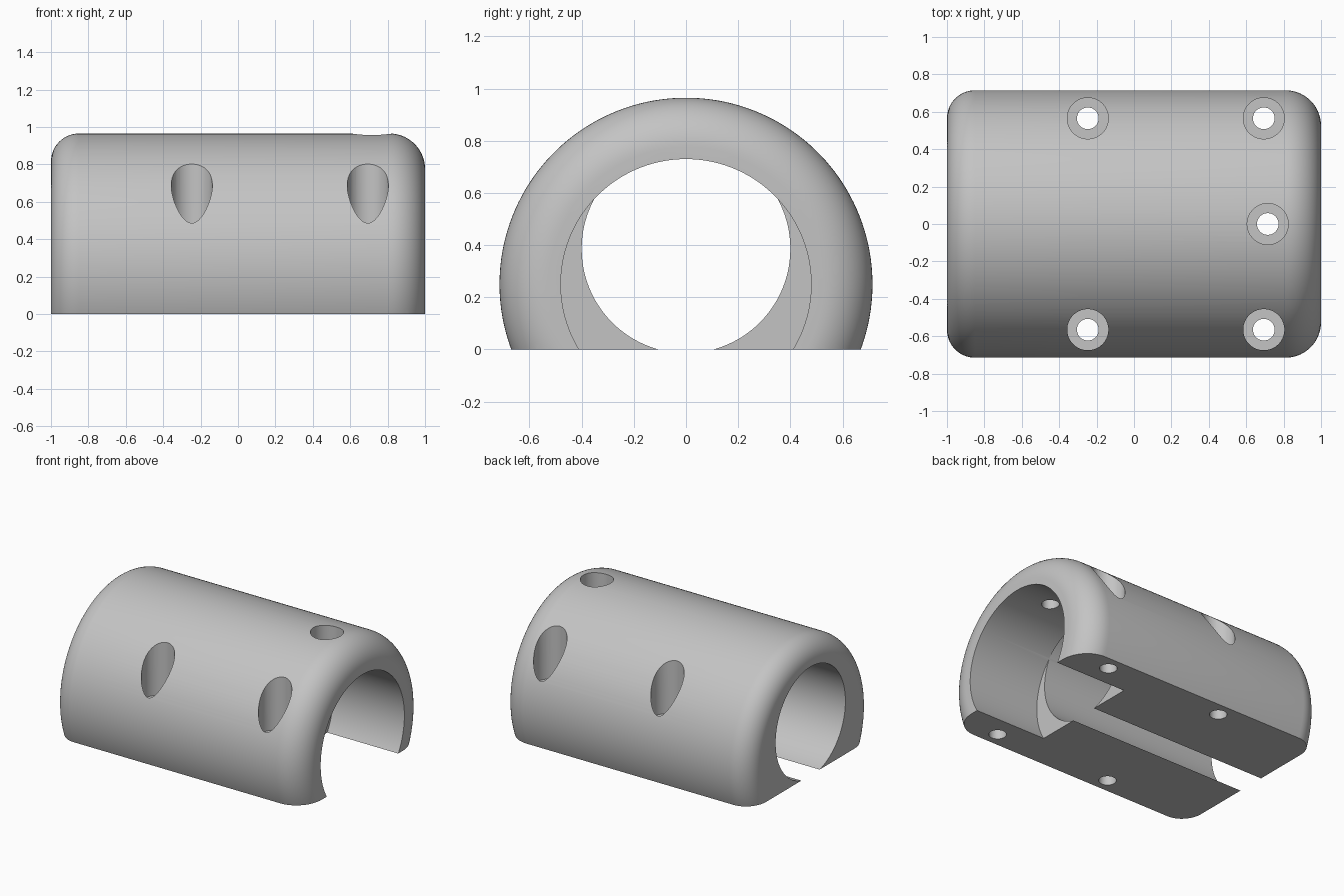
import bpy
import bmesh
from math import sin, cos, pi, radians
from mathutils import Matrix, Vector

default = bpy.data.objects.get("Cube")
if default:
    bpy.data.objects.remove(default, do_unlink=True)

# Main dimensions
AXIS_Z, OUTER_R = 0.25, 0.715
STEP_X = 0.43
SIDE_HOLES = [(x, y) for x in (-0.247, 0.694) for y in (-0.565, 0.565)]

grey = bpy.data.materials.new("plain grey")
grey.use_nodes = True
colour = (0.55, 0.55, 0.55, 1)
grey.diffuse_color = colour
grey.node_tree.nodes["Principled BSDF"].inputs["Base Color"].default_value = colour


def make_object(name, bm):
    bmesh.ops.recalc_face_normals(bm, faces=bm.faces)
    mesh = bpy.data.meshes.new(name)
    bm.to_mesh(mesh)
    bm.free()
    mesh.materials.append(grey)
    obj = bpy.data.objects.new(name, mesh)
    bpy.context.collection.objects.link(obj)
    return obj


def lathe(name, profile, origin, axis, segments):
    """Closed solid turned from (distance along axis, radius) points."""
    turn = Vector((0, 0, 1)).rotation_difference(Vector(axis)).to_matrix().to_4x4()
    place = Matrix.Translation(origin) @ turn
    bm = bmesh.new()
    rings = []
    for d, r in profile:
        angles = [2 * pi * (i + 0.5) / segments for i in range(segments)]
        rings.append([bm.verts.new(place @ Vector((r * cos(a), r * sin(a), d)))
                      for a in angles])
    for low, high in zip(rings, rings[1:]):
        for i in range(segments):
            j = (i + 1) % segments
            bm.faces.new((low[i], low[j], high[j], high[i]))
    bm.faces.new(rings[0])
    bm.faces.new(rings[-1])
    return make_object(name, bm)


def fillet(end, radius, steps=14):
    """Quarter-round profile running from the outer wall to the end face."""
    side = 1 if end > 0 else -1
    return [(end - side * radius * (1 - sin(t)), OUTER_R - radius * (1 - cos(t)))
            for t in (pi / 2 * i / steps for i in range(steps + 1))]


# Rounded outer shell
profile = fillet(-1, 0.15)[::-1] + fillet(1, 0.19)
body = lathe("clamp_body", profile, (0, 0, AXIS_Z), (1, 0, 0), 160)

# Flat base cutter
bm = bmesh.new()
bmesh.ops.create_cube(bm, size=1, matrix=Matrix.Translation((0, 0, -0.5))
                      @ Matrix.Diagonal((3, 3, 1, 1)))
cutters = [make_object("base_cutter", bm)]

# Wide bore at one end and narrower raised bore through the rest
cutters.append(lathe("wide_bore_cutter", [(STEP_X, 0.48), (1.2, 0.48)],
                     (0, 0, AXIS_Z), (1, 0, 0), 128))
cutters.append(lathe("narrow_bore_cutter", [(-1.2, 0.4), (STEP_X + 0.002, 0.4)],
                     (0, 0, 0.386), (1, 0, 0), 128))

# Counterbored screw holes
holes = [(x, y, -0.2, 0.41) for x, y in SIDE_HOLES] + [(0.715, 0, 0.5, 0.83)]
for x, y, bottom, seat in holes:
    steps = [(bottom, 0.058), (seat, 0.058), (seat, 0.11), (1.3, 0.11)]
    cutters.append(lathe("screw_hole_cutter", steps, (x, y, 0), (0, 0, 1), 48))

# Cut the body
bpy.ops.object.select_all(action="DESELECT")
bpy.context.view_layer.objects.active = body
body.select_set(True)
for cutter in cutters:
    cutter.hide_render = True
    cut = body.modifiers.new(cutter.name, "BOOLEAN")
    cut.operation = "DIFFERENCE"
    cut.solver = "EXACT"
    cut.object = cutter
    bpy.ops.object.modifier_apply(modifier=cut.name)
for cutter in cutters:
    bpy.data.objects.remove(cutter, do_unlink=True)

bpy.ops.object.shade_smooth_by_angle(angle=radians(30))
